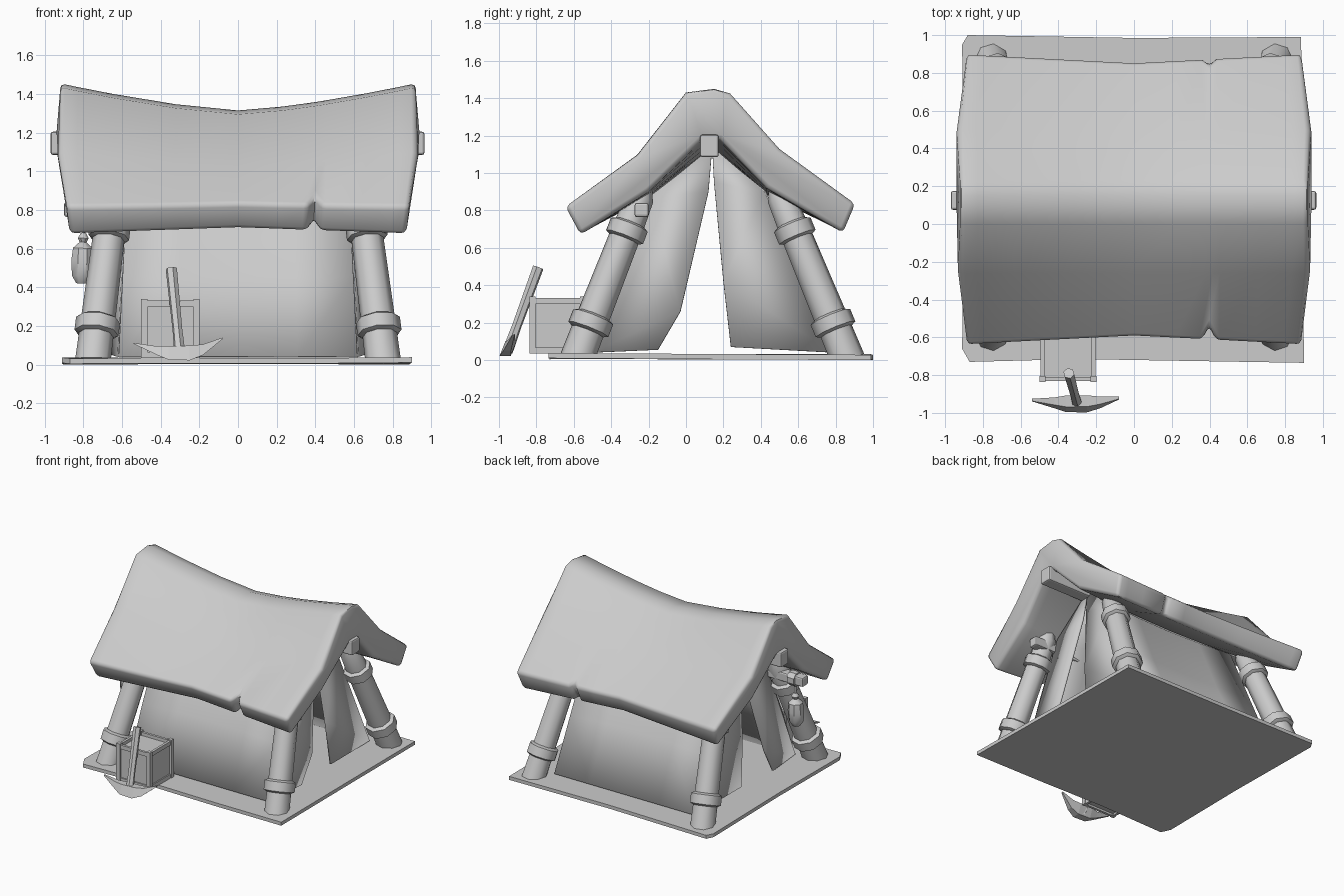
import bpy, bmesh, math
from mathutils import Vector

if "Cube" in bpy.data.objects:
    bpy.data.objects.remove(bpy.data.objects["Cube"])

# The whole model is one plain grey
GREY = bpy.data.materials.new("plain_grey")
GREY.diffuse_color = (0.60, 0.60, 0.60, 1)
GREY.use_nodes = True
GREY.node_tree.nodes["Principled BSDF"].inputs["Base Color"].default_value = GREY.diffuse_color


def make(name, verts, faces, smooth=None, bevel=0, thick=0):
    me = bpy.data.meshes.new(name)
    me.from_pydata([tuple(v) for v in verts], [], faces)
    bm = bmesh.new()
    bm.from_mesh(me)
    bmesh.ops.recalc_face_normals(bm, faces=bm.faces)
    if bevel:
        edges = [e for e in bm.edges if e.is_manifold and e.calc_face_angle() > 0.9]
        bmesh.ops.bevel(bm, geom=edges, offset=bevel, segments=2, profile=0.5,
                        affect='EDGES', clamp_overlap=True)
    bm.to_mesh(me)
    bm.free()
    me.materials.append(GREY)
    if smooth:
        me.polygons.foreach_set("use_smooth", [True] * len(me.polygons))
        me.set_sharp_from_angle(angle=math.radians(smooth))
    ob = bpy.data.objects.new(name, me)
    bpy.context.scene.collection.objects.link(ob)
    if thick:
        s = ob.modifiers.new("thickness", 'SOLIDIFY')
        s.thickness, s.offset = thick, 0
    return ob


def loft(name, loops, **kw):
    """Skin equal-length closed loops and cap both ends."""
    n = len(loops[0])
    verts = [v for l in loops for v in l]
    faces = [(i * n + j, i * n + (j + 1) % n, (i + 1) * n + (j + 1) % n, (i + 1) * n + j)
             for i in range(len(loops) - 1) for j in range(n)]
    faces += [tuple(range(n)), tuple(range(len(verts) - n, len(verts)))]
    return make(name, verts, faces, **kw)


def tube(name, a, b, stops, n=8, floor=None, **kw):
    """Turned shape along a-b; stops are (fraction, radius); floor cuts the foot level."""
    a, b = Vector(a), Vector(b)
    q = (b - a).to_track_quat('Z', 'Y')
    axis = (b - a) / (b - a).z if floor is not None else None
    loops = []
    for k, (f, r) in enumerate(stops):
        c = a.lerp(b, f)
        loop = [c + q @ Vector((r * math.cos(t), r * math.sin(t), 0))
                for t in (2 * math.pi * (i + 0.5) / n for i in range(n))]
        if floor is not None and k == 0:
            loop = [v + axis * (floor - v.z) for v in loop]
        loops.append(loop)
    return loft(name, loops, **kw)


def box(name, lo, hi, **kw):
    (x0, y0, z0), (x1, y1, z1) = lo, hi
    return loft(name, [[(x0, y0, z), (x1, y0, z), (x1, y1, z), (x0, y1, z)]
                       for z in (z0, z1)], **kw)


# Ground mat, with slightly uneven corners
outline = [(-0.87, -0.73, 0.004), (-0.3, -0.715, 0.006), (0.3, -0.725, 0.005),
           (0.90, -0.735, 0.01), (0.89, 0.2, 0.004), (0.885, 0.99, 0), (0, 0.985, 0.004),
           (-0.88, 1.0, 0), (-0.91, 0.95, 0.002), (-0.90, 0.1, 0.005), (-0.91, -0.66, 0.008)]
loft("ground_mat", [[(x, y, z + h) for x, y, z in outline] for h in (0, 0.028)])

# Thick sagging roof: cross-section swept along x
section = [(-0.645, 0.82), (-0.26, 1.10), (0.0, 1.435), (0.15, 1.455), (0.235, 1.43), (0.5, 1.13),
           (0.905, 0.835), (0.84, 0.68), (0.43, 0.92), (0.18, 1.18), (0.09, 1.18), (-0.2, 0.90),
           (-0.565, 0.67)]
loops = []
for t in (-1, -0.9, -0.7, -0.35, 0, 0.25, 0.41, 0.45, 0.49, 0.72, 0.9, 1):
    loop = []
    for y, z in section:
        w = min(1, max(0, (z - 0.7) / 0.55))
        half = 0.87 + 0.075 * w - (0.025 if z > 1.42 else 0)
        eave = 1 if z < 0.86 else 0
        sag = 0.14 * (1 - abs(t) ** 1.4) * min(1, max(0, (z - 0.75) / 0.65))
        side = 1 if y < 0.1 else -1
        notch = (0.065 if side > 0 else 0.03) if t == 0.45 else 0
        pull = eave * (0.045 * (1 - abs(t)) + notch)
        loop.append((t * half, y + side * pull, z - sag + pull * 0.7))
    loops.append(loop)
loft("roof", loops, smooth=50, bevel=0.025)

# Ridge beam and low cross pole
box("ridge_beam", (-0.97, 0.075, 1.085), (0.965, 0.175, 1.205), bevel=0.012)
box("cross_pole", (-0.90, -0.275, 0.765), (0.78, -0.20, 0.84), bevel=0.012)

# Four leaning posts, each with two lashings
for sx, side in ((-1, "left"), (1, "right")):
    for pos, y0, y1 in (("front", -0.575, -0.21), ("back", 0.855, 0.47)):
        a, b = Vector((sx * 0.75, y0, 0.03)), Vector((sx * 0.63, y1, 0.96))
        tube(f"{pos}_{side}_post", a, b,
             [(0, 0.092), (0.15, 0.09), (0.7, 0.083), (0.9, 0.075), (1, 0.03)],
             floor=0.025, smooth=50)
        for k, (f, r) in enumerate(((0.18, 0.115), (0.71, 0.106))):
            h = 0.05
            tube(f"{pos}_{side}_lashing_{k + 1}", a, b,
                 [(f - h, r - 0.03), (f - h * 0.7, r), (f + h * 0.7, r), (f + h, r - 0.03)],
                 smooth=50)

# Inner tent walls, slightly bowed
walls = {"front": [(-0.50, 0.04), (-0.36, 0.45), (-0.19, 0.87), (0.135, 1.12)],
         "back": [(0.785, 0.04), (0.61, 0.45), (0.42, 0.90), (0.145, 1.12)]}
for name, prof in walls.items():
    s = 1 if name == "front" else -1
    verts, faces = [], []
    cols = (-1, -0.5, 0, 0.5, 1)
    for i, (y, z) in enumerate(prof):
        for t in cols:
            dent = 0.035 * (1 - t * t) * (i in (1, 2))
            verts.append((t * (0.62 - 0.05 * z), y + s * dent, z))
    n = len(cols)
    for i in range(len(prof) - 1):
        for j in range(n - 1):
            faces.append((i * n + j, i * n + j + 1, (i + 1) * n + j + 1, (i + 1) * n + j))
    make(f"{name}_tent_wall", verts, faces, smooth=40, thick=0.014)

# Gable flaps, parted in the middle; third value pushes the cloth outward
flaps = {"front": [(-0.50, 0.04, 0), (-0.15, 0.055, 0.05), (-0.03, 0.26, 0.07),
                   (0.12, 0.90, 0.02), (0.14, 1.14, 0), (-0.19, 0.87, 0)],
         "back": [(0.785, 0.04, 0), (0.24, 0.07, 0.04), (0.20, 0.42, 0.04),
                  (0.15, 0.95, 0.01), (0.14, 1.14, 0), (0.42, 0.90, 0)]}
for sx, side in ((-1, "left"), (1, "right")):
    for name, pts in flaps.items():
        verts = [(sx * (0.62 - 0.05 * z + push), y, z) for y, z, push in pts]
        faces = [(0, 1, 2), (0, 2, 5), (2, 3, 5), (3, 4, 5)]
        make(f"{side}_{name}_flap", verts, faces, smooth=40, thick=0.014)

# Crate: panel box with a frame of bars
X, Y, Z = (-0.485, -0.215), (-0.82, -0.55), (0.05, 0.315)
box("crate_panels", (X[0], Y[0], Z[0]), (X[1], Y[1], Z[1] - 0.01))
r = 0.016
for i in (0, 1):
    for j in (0, 1):
        box(f"crate_upright_{i}{j}", (X[i] - r, Y[j] - r, 0.034), (X[i] + r, Y[j] + r, 0.34))
        box(f"crate_bar_x_{i}{j}", (X[0], Y[i] - 0.01, Z[j] - r), (X[1], Y[i] + 0.01, Z[j] + r))
        box(f"crate_bar_y_{i}{j}", (X[i] - 0.01, Y[0], Z[j] - r), (X[i] + 0.01, Y[1], Z[j] + r))

# Pickaxe leaning on the crate
tube("pickaxe_handle", (-0.30, -0.955, 0.045), (-0.345, -0.79, 0.495),
     [(0, 0.03), (0.3, 0.026), (1, 0.03)], n=6)
loops = []
for x, z0, z1, h in ((-0.54, 0.107, 0.112, 0.006), (-0.42, 0.05, 0.095, 0.02),
                     (-0.36, 0.025, 0.095, 0.03), (-0.25, 0.022, 0.098, 0.03),
                     (-0.18, 0.05, 0.105, 0.02), (-0.08, 0.132, 0.14, 0.006)):
    loops.append([(x, -0.968 + 0.4 * (z - 0.02) + s * h, z)
                  for z, s in ((z0, -1), (z0, 1), (z1, 1), (z1, -1))])
loft("pickaxe_head", loops)

# Water skin hanging from the cross pole
tube("water_skin", (-0.81, -0.25, 0.42), (-0.80, -0.25, 0.68),
     [(0, 0.03), (0.15, 0.055), (0.45, 0.062), (0.7, 0.055), (0.82, 0.02), (0.9, 0.03), (1, 0.015)],
     smooth=40)
tube("skin_cord", (-0.80, -0.25, 0.66), (-0.80, -0.25, 0.80), [(0, 0.01), (1, 0.01)], n=5)
tube("cord_loop", (-0.83, -0.238, 0.80), (-0.77, -0.238, 0.80), [(0, 0.056), (1, 0.056)])
